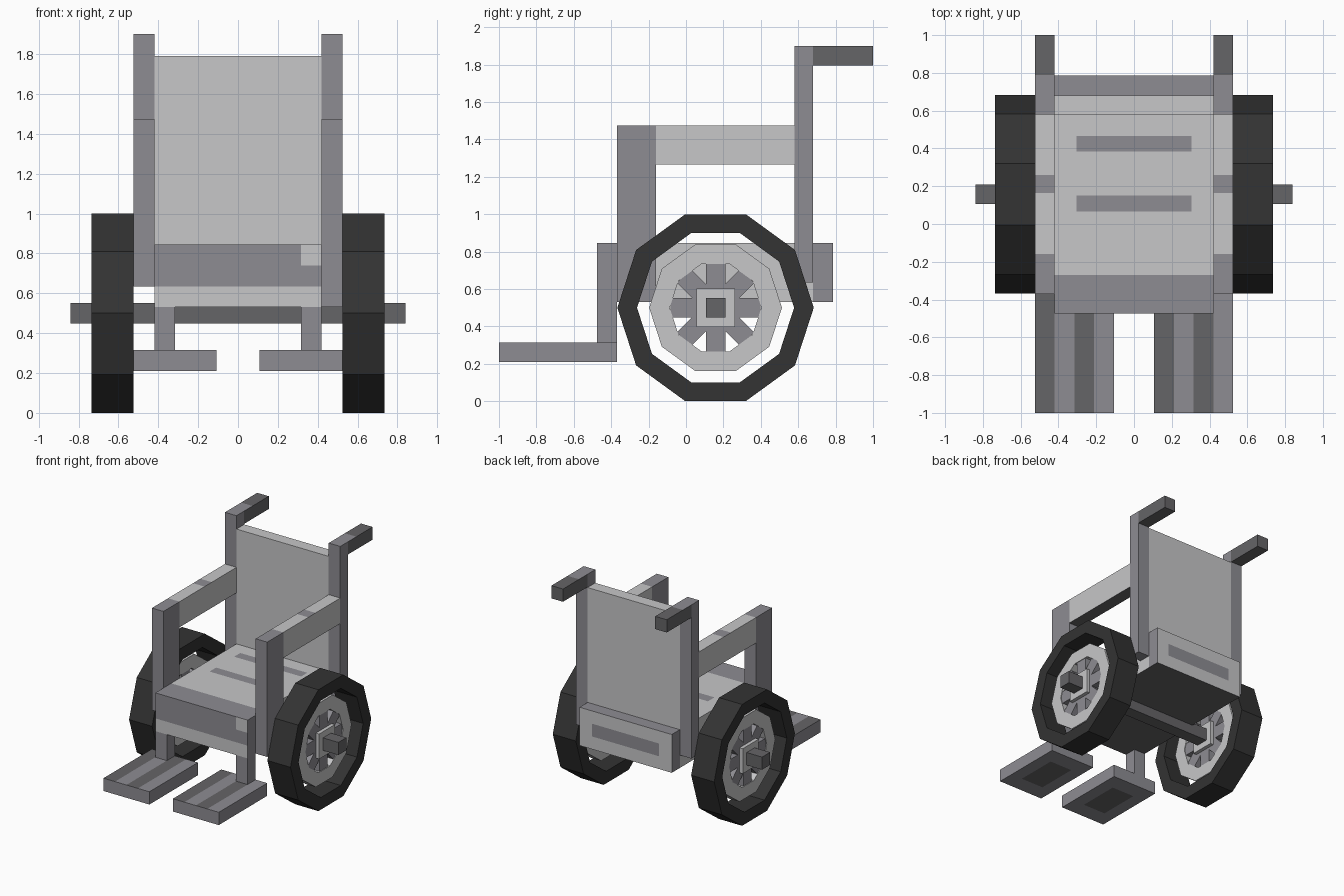
import bpy, bmesh, math
from mathutils import Vector

cube = bpy.data.objects.get("Cube")
if cube:
    bpy.data.objects.remove(cube, do_unlink=True)


def material(name, rgb):
    m = bpy.data.materials.new(name)
    m.use_nodes = True
    m.diffuse_color = (*rgb, 1)
    m.node_tree.nodes["Principled BSDF"].inputs["Base Color"].default_value = (*rgb, 1)
    return m


MATS = [material("light grey", (0.57, 0.57, 0.58)),
        material("mid grey", (0.27, 0.265, 0.29)),
        material("dark grey", (0.13, 0.128, 0.135)),
        material("tyre black", (0.033, 0.033, 0.033))]
LIGHT, MID, DARK, BLACK = range(4)


def finish(name, bm):
    bmesh.ops.recalc_face_normals(bm, faces=bm.faces)
    mesh = bpy.data.meshes.new(name)
    bm.to_mesh(mesh)
    bm.free()
    for m in MATS:
        mesh.materials.append(m)
    obj = bpy.data.objects.new(name, mesh)
    bpy.context.collection.objects.link(obj)
    return obj


def box(name, x, y, z, mat, cuts=(), rule=None):
    """Box from ranges; cuts are (axis, value) planes, rule(centre, normal) picks a colour."""
    bm = bmesh.new()
    bmesh.ops.create_cube(bm, size=1)
    for v in bm.verts:
        v.co = [r[0] + (c + 0.5) * (r[1] - r[0]) for c, r in zip(v.co, (x, y, z))]
    for axis, value in cuts:
        no = Vector([float(i == axis) for i in range(3)])
        bmesh.ops.bisect_plane(bm, geom=bm.verts[:] + bm.edges[:] + bm.faces[:],
                               plane_co=no * value, plane_no=no)
    bmesh.ops.recalc_face_normals(bm, faces=bm.faces)
    bm.normal_update()
    for f in bm.faces:
        f.material_index = rule(f.calc_center_median(), f.normal) if rule else mat
    return finish(name, bm)


def ring(name, x0, x1, r_out, r_in, mat, sides=10):
    """Flat-sided ring around the axle."""
    bm = bmesh.new()
    loops = []
    for x, r in ((x0, r_in), (x0, r_out), (x1, r_out), (x1, r_in)):
        loops.append([bm.verts.new((x, CY + r * math.cos(a), CZ + r * math.sin(a)))
                      for a in (2 * math.pi * i / sides for i in range(sides))])
    for k in range(4):
        p, q = loops[k], loops[(k + 1) % 4]
        for i in range(sides):
            j = (i + 1) % sides
            bm.faces.new((p[i], p[j], q[j], q[i])).material_index = mat
    return finish(name, bm)


CY, CZ = 0.158, 0.5


def seat_colour(c, n):
    if n.z > 0.5:      # front and rear bands plus two dashes
        dash = abs(c.x) < 0.3 and (0.065 < c.y < 0.15 or 0.385 < c.y < 0.465)
        return MID if dash or c.y < -0.27 or c.y > 0.68 else LIGHT
    if n.z < -0.5:
        return DARK
    if n.y < -0.5:     # front panel with light lower band and corner patch
        return LIGHT if c.z < 0.635 or (c.x > 0.315 and c.z > 0.74) else MID
    if n.y > 0.5:      # rear panel dash
        return MID if abs(c.x) < 0.3 and 0.635 < c.z < 0.74 else LIGHT
    return MID if c.y < -0.37 or c.y > 0.68 else LIGHT


# Seat and backrest
box("seat", (-0.42, 0.42), (-0.475, 0.785), (0.53, 0.845), LIGHT,
    [(0, -0.305), (0, 0.305), (0, 0.315), (1, -0.37), (1, -0.27), (1, 0.065), (1, 0.15),
     (1, 0.385), (1, 0.465), (1, 0.68), (2, 0.635), (2, 0.74)], seat_colour)
box("backrest", (-0.42, 0.42), (0.58, 0.68), (0.845, 1.79), LIGHT)

# Axle
box("axle", (-0.84, 0.84), (CY - 0.052, CY + 0.052), (CZ - 0.052, CZ + 0.052), DARK)

for side, s in (("left", 1), ("right", -1)):
    def span(a, b):
        return tuple(sorted((s * a, s * b)))

    # Frame posts, push handles and armrests
    frame = span(0.42, 0.525)
    box(side + "_back_post", frame, (0.58, 0.68), (0.635, 1.9), MID)
    box(side + "_handle", frame, (0.68, 1.0), (1.795, 1.9), DARK, [(1, 0.79)],
        lambda c, n: MID if n.z > 0.5 and c.y < 0.79 else DARK)
    box(side + "_arm_post", frame, (-0.37, -0.16), (0.53 if s > 0 else 0.635, 1.475), MID)
    box(side + "_armrest", frame, (-0.16, 0.58), (1.265, 1.475), LIGHT,
        [(1, 0.165), (1, 0.26)],
        lambda c, n: DARK if n.z < -0.5 else
        MID if n.z > 0.5 and 0.165 < c.y < 0.26 else LIGHT)

    # Leg and striped footplate
    box(side + "_leg", span(0.315, 0.42), (-0.475, -0.37), (0.315, 0.53), MID)
    fx = span(0.107, 0.525)
    stripes = [fx[0] + 0.1045 * i for i in (1, 2, 3)]

    def plate_colour(c, n):
        if n.z > 0.5:
            return DARK if int((c.x - fx[0]) / 0.1045) % 2 == 0 else MID
        inner = stripes[0] < c.x < stripes[2] and -0.86 < c.y < -0.51
        return DARK if n.z < -0.5 and inner else MID

    box(side + "_footplate", fx, (-1.0, -0.37), (0.21, 0.315), MID,
        [(0, v) for v in stripes] + [(1, -0.86), (1, -0.51)], plate_colour)

    # Wheel: tyre, rim, hub and spokes
    ring(side + "_tyre", *span(0.525, 0.735), 0.525, 0.42, BLACK)
    ring(side + "_rim", *span(0.585, 0.675), 0.355, 0.245, LIGHT)
    box(side + "_hub", span(0.56, 0.7), (CY - 0.103, CY + 0.103), (CZ - 0.103, CZ + 0.103), LIGHT)
    for i in range(8):
        spoke = box(f"{side}_spoke_{i + 1}", span(0.59, 0.67), (0.06, 0.24), (-0.052, 0.052), MID)
        spoke.rotation_euler.x = i * math.pi / 4
        spoke.location = (0, CY, CZ)
